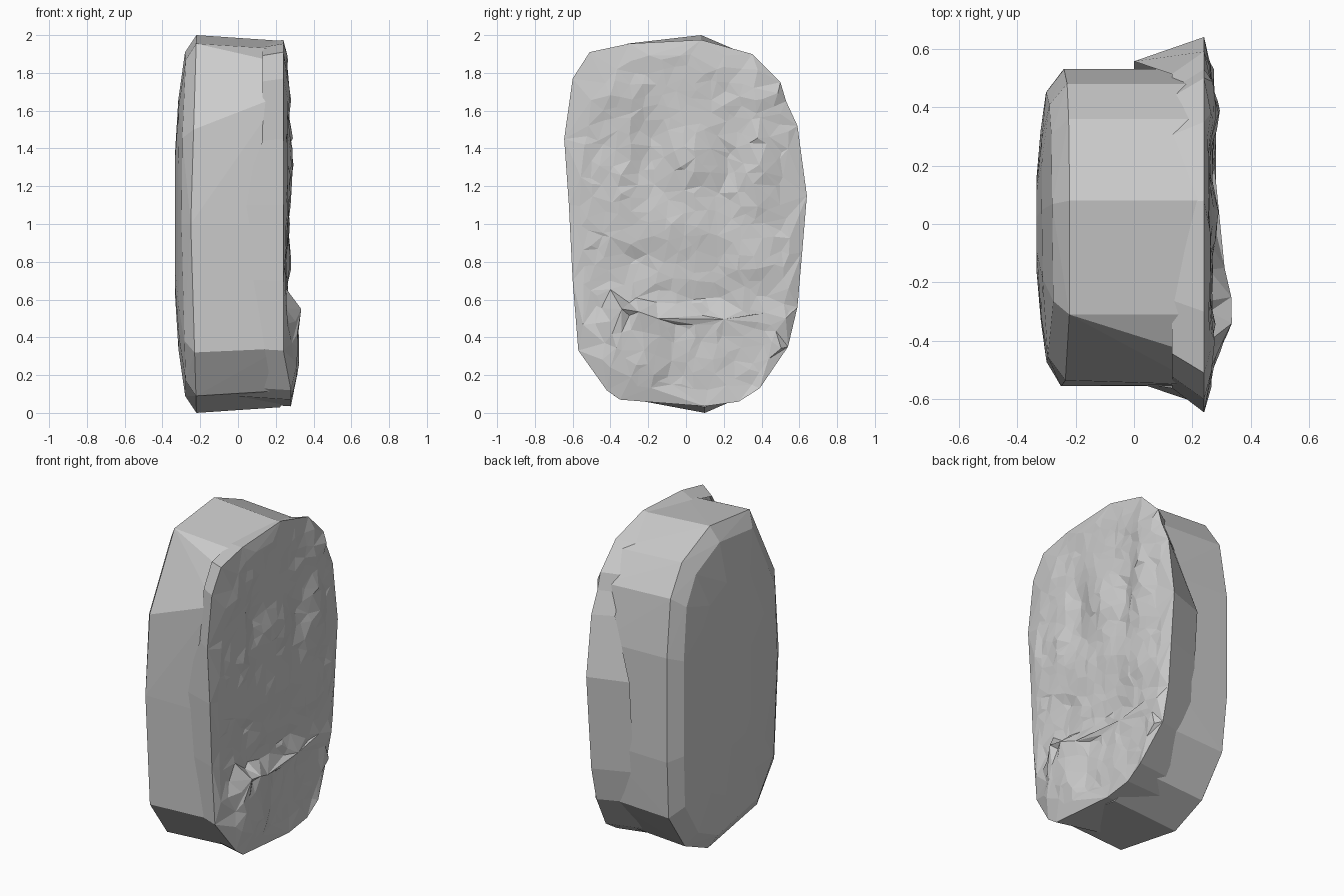
import bpy, bmesh, random
from math import exp, sin
from mathutils import Vector
from mathutils.geometry import delaunay_2d_cdt

if "Cube" in bpy.data.objects:
    bpy.data.objects.remove(bpy.data.objects["Cube"])

random.seed(4)


def finish(bm, name):
    bmesh.ops.recalc_face_normals(bm, faces=bm.faces)
    mesh = bpy.data.meshes.new(name)
    bm.to_mesh(mesh)
    bm.free()
    obj = bpy.data.objects.new(name, mesh)
    bpy.context.collection.objects.link(obj)
    return obj


# Stone block: faceted slab with a chamfered, domed back
block = [(0.10, 0.0), (0.33, 0.1), (0.5, 0.34), (0.53, 0.7), (0.53, 1.35),
         (0.48, 1.7), (0.36, 1.88), (0.08, 2.0), (-0.31, 1.955),
         (-0.535, 1.5), (-0.555, 1.0), (-0.54, 0.32), (-0.38, 0.09)]
front_corners = [(-0.45, 1.88), (-0.55, 1.7)]


def back_x(y, z):
    return -0.338 + 0.035 * (y / 0.45) ** 2 + 0.055 * abs((z - 1) / 0.9) ** 3


bm = bmesh.new()
for y, z in block + front_corners:
    bm.verts.new((0.225, y, 1 + (z - 1) * 0.97))
for y, z in block:
    # the back edge bulges at mid-height
    bm.verts.new((-0.22 - 0.03 * (1 - abs(z - 1)), y, z))
    for s in (0.85, 0.6, 0.3):
        by, bz = y * s, 1 + (z - 1) * (s + 0.06)
        bm.verts.new((back_x(by, bz), by, bz))
bmesh.ops.convex_hull(bm, input=bm.verts)
finish(bm, "stone_block")

# Carved face: rough relief across the front, with a flared irregular rim
rim = [(0.1, 0.035), (0.28, 0.06), (0.39, 0.13), (0.54, 0.35), (0.59, 0.56),
       (0.615, 0.85), (0.64, 1.15), (0.59, 1.52), (0.53, 1.65), (0.5, 1.75),
       (0.35, 1.9), (0.08, 1.975), (-0.3, 1.955), (-0.51, 1.91), (-0.6, 1.77),
       (-0.645, 1.45), (-0.62, 1.1), (-0.6, 0.7), (-0.57, 0.33), (-0.42, 0.12), (-0.35, 0.07)]

# Relief bumps and hollows: y, z, radius y, radius z, height
bumps = [(0.03, 1.36, 0.12, 0.17, 0.03), (-0.2, 1.4, 0.06, 0.17, -0.025),
         (0.22, 1.35, 0.06, 0.17, -0.025), (-0.34, 1.25, 0.07, 0.25, 0.02),
         (0.38, 1.33, 0.08, 0.25, 0.045), (0.0, 1.0, 0.25, 0.12, 0.02),
         (-0.28, 0.78, 0.1, 0.08, -0.025), (0.36, 0.8, 0.1, 0.12, 0.025),
         (-0.42, 1.68, 0.12, 0.1, 0.025), (0.4, 1.68, 0.1, 0.1, 0.02),
         (0.05, 0.62, 0.35, 0.06, -0.015)]


def relief(y, z):
    x = 0.256 + 0.004 * sin(9 * y + 5 * z) + random.uniform(-0.006, 0.006)
    ledge = 0.55 if -0.36 < y < -0.22 else 0.5
    if z < ledge:           # raised ledge, swelling into a boulder at one side
        x += 0.015 + 0.05 * exp(-((y + 0.28) / 0.17) ** 4 - ((z - 0.35) / 0.28) ** 4)
    for by, bz, ry, rz, h in bumps:
        x += h * exp(-((y - by) / ry) ** 2 - ((z - bz) / rz) ** 2)
    return x


# Boulder crest and ledge line, followed by the scattered relief points
crest = [(-0.43, 0.37), (-0.34, 0.55), (-0.25, 0.535), (-0.15, 0.5), (0.2, 0.495), (0.42, 0.53)]
crest_x = (0.285, 0.335, 0.333, 0.31, 0.275, 0.27)
points = [Vector(p) for p in rim + crest]
first = len(rim)
step = 0.07
for i in range(-8, 9):
    for j in range(1, 28):
        y = (i + 0.5 * (j % 2)) * step + random.uniform(-0.03, 0.03)
        z = j * step + random.uniform(-0.03, 0.03)
        clear = all((Vector((y, z)) - Vector(c)).length > 0.05 for c in crest)
        if clear and (abs(y) / 0.59) ** 3.5 + abs((z - 1) / 0.93) ** 3.5 < 0.9:
            points.append(Vector((y, z)))
edges = [(i, (i + 1) % first) for i in range(first)]
edges += [(first + i, first + i + 1) for i in range(len(crest) - 1)]
co, _, tris, *_ = delaunay_2d_cdt(points, edges, [], 1, 1e-5)

bm = bmesh.new()
verts = [bm.verts.new((relief(p.x, p.y), p.x, p.y)) for p in co]
for v in verts:
    for c, x in zip(crest, crest_x):
        if (v.co.yz - Vector(c)).length < 1e-3:
            v.co.x = x
for t in tris:
    bm.faces.new([verts[i] for i in t])
bmesh.ops.delete(bm, geom=[v for v in bm.verts if not v.link_faces], context='VERTS')
edge_loop = [e for e in bm.edges if e.is_boundary]
for v in {v for e in edge_loop for v in e.verts}:
    v.co.x = 0.24 + (0.04 if v.co.z < 0.3 else 0)
# Skirt: a short lip at the top, a long blend into the block lower down
new = bmesh.ops.extrude_edge_only(bm, edges=edge_loop)["geom"]
for v in new:
    if isinstance(v, bmesh.types.BMVert):
        v.co = (0.13 if v.co.z > 1.3 else 0.0, v.co.y * 0.87, 1 + (v.co.z - 1) * 0.98)
finish(bm, "carved_face")
